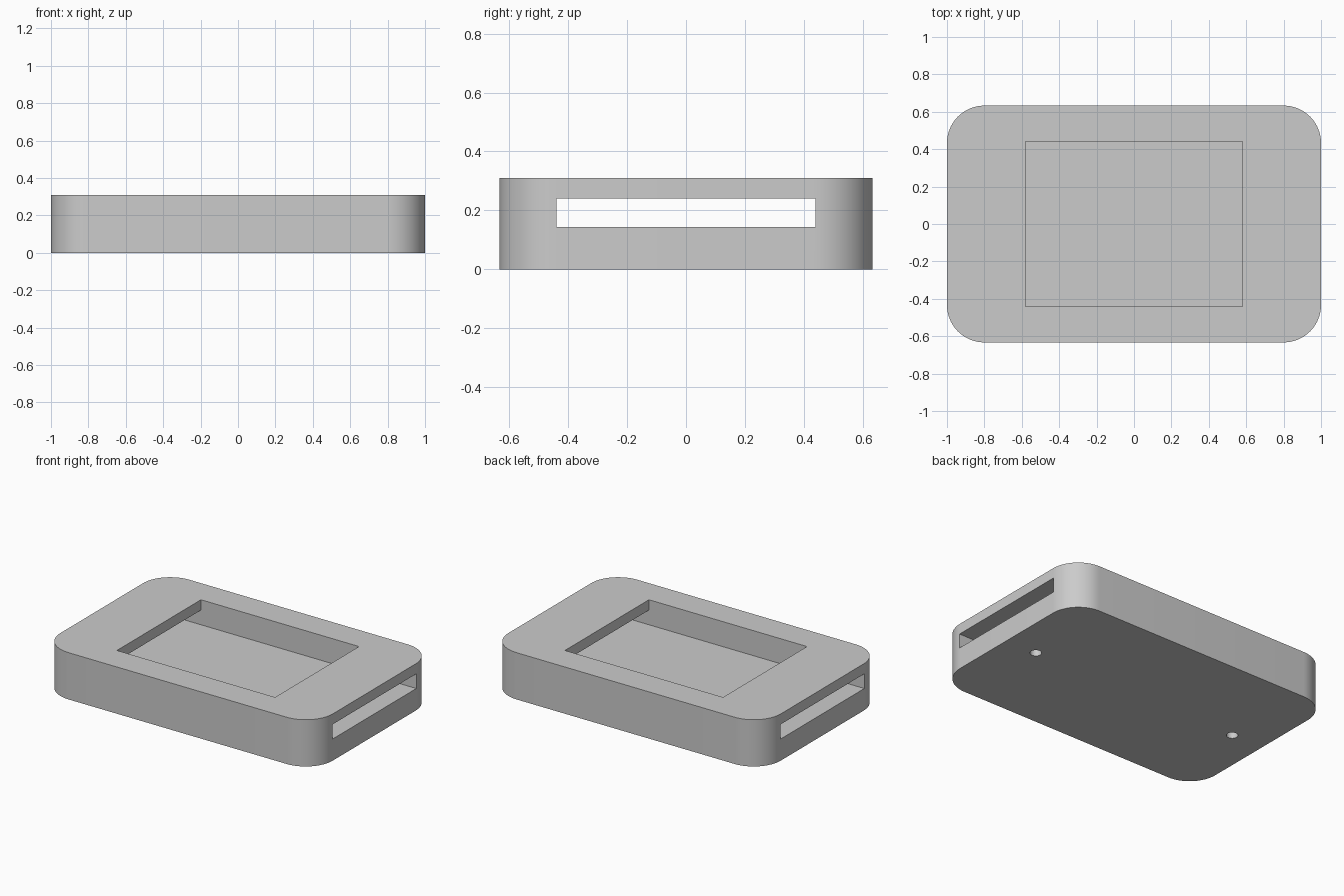
import bpy, bmesh
from math import pi, sin, cos
from mathutils import Matrix

cube = bpy.data.objects.get("Cube")
if cube:
    bpy.data.objects.remove(cube, do_unlink=True)

HALF_X, HALF_Y, HEIGHT, RADIUS = 1.0, 0.633, 0.31, 0.2
SLOT_Y, SLOT_LOW, SLOT_HIGH = 0.44, 0.144, 0.241

grey = bpy.data.materials.new("plain_grey")
grey.use_nodes = True
colour = (0.6, 0.6, 0.6, 1)
grey.diffuse_color = colour
grey.node_tree.nodes["Principled BSDF"].inputs["Base Color"].default_value = colour


def add_object(name, bm):
    bmesh.ops.recalc_face_normals(bm, faces=bm.faces)
    mesh = bpy.data.meshes.new(name)
    bm.to_mesh(mesh)
    bm.free()
    mesh.materials.append(grey)
    obj = bpy.data.objects.new(name, mesh)
    bpy.context.collection.objects.link(obj)
    return obj


def box(name, x, y, low, high):
    bm = bmesh.new()
    size = Matrix.Diagonal((2 * x, 2 * y, high - low, 1))
    bmesh.ops.create_cube(bm, size=1, matrix=Matrix.Translation((0, 0, (low + high) / 2)) @ size)
    return add_object(name, bm)


def cylinder(name, x, radius, low, high):
    bm = bmesh.new()
    bmesh.ops.create_cone(bm, cap_ends=True, segments=32, radius1=radius, radius2=radius,
                          depth=high - low, matrix=Matrix.Translation((x, 0, (low + high) / 2)))
    return add_object(name, bm)


# Rounded case body
bm = bmesh.new()
outline = []
STEPS = 16
for corner, (sx, sy) in enumerate([(1, 1), (-1, 1), (-1, -1), (1, -1)]):
    for i in range(STEPS + 1):
        a = (corner + i / STEPS) * pi / 2
        outline.append(bm.verts.new((sx * (HALF_X - RADIUS) + RADIUS * cos(a),
                                     sy * (HALF_Y - RADIUS) + RADIUS * sin(a), 0)))
base = bm.faces.new(outline)
top = bmesh.ops.extrude_face_region(bm, geom=[base])["geom"]
bmesh.ops.translate(bm, vec=(0, 0, HEIGHT), verts=[v for v in top if isinstance(v, bmesh.types.BMVert)])
body = add_object("case_body", bm)

# Side-to-side slot, top window and two base holes
cutters = [box("slot_cutter", HALF_X + 0.1, SLOT_Y, SLOT_LOW, SLOT_HIGH),
           box("window_cutter", 0.58, SLOT_Y, SLOT_LOW + 0.03, HEIGHT + 0.1)]
for side, x in (("left", 0.77), ("right", -0.77)):
    cutters.append(cylinder(side + "_hole_cutter", x, 0.035, -0.1, SLOT_LOW + 0.03))

bpy.context.view_layer.objects.active = body
for cutter in cutters:
    mod = body.modifiers.new(cutter.name, "BOOLEAN")
    mod.operation = "DIFFERENCE"
    mod.solver = "EXACT"
    mod.object = cutter
    bpy.ops.object.modifier_apply(modifier=mod.name)
    bpy.data.objects.remove(cutter, do_unlink=True)

# Smooth round corners, crisp edges
bpy.ops.object.select_all(action="DESELECT")
body.select_set(True)
bpy.ops.object.shade_smooth_by_angle(angle=pi / 6)
